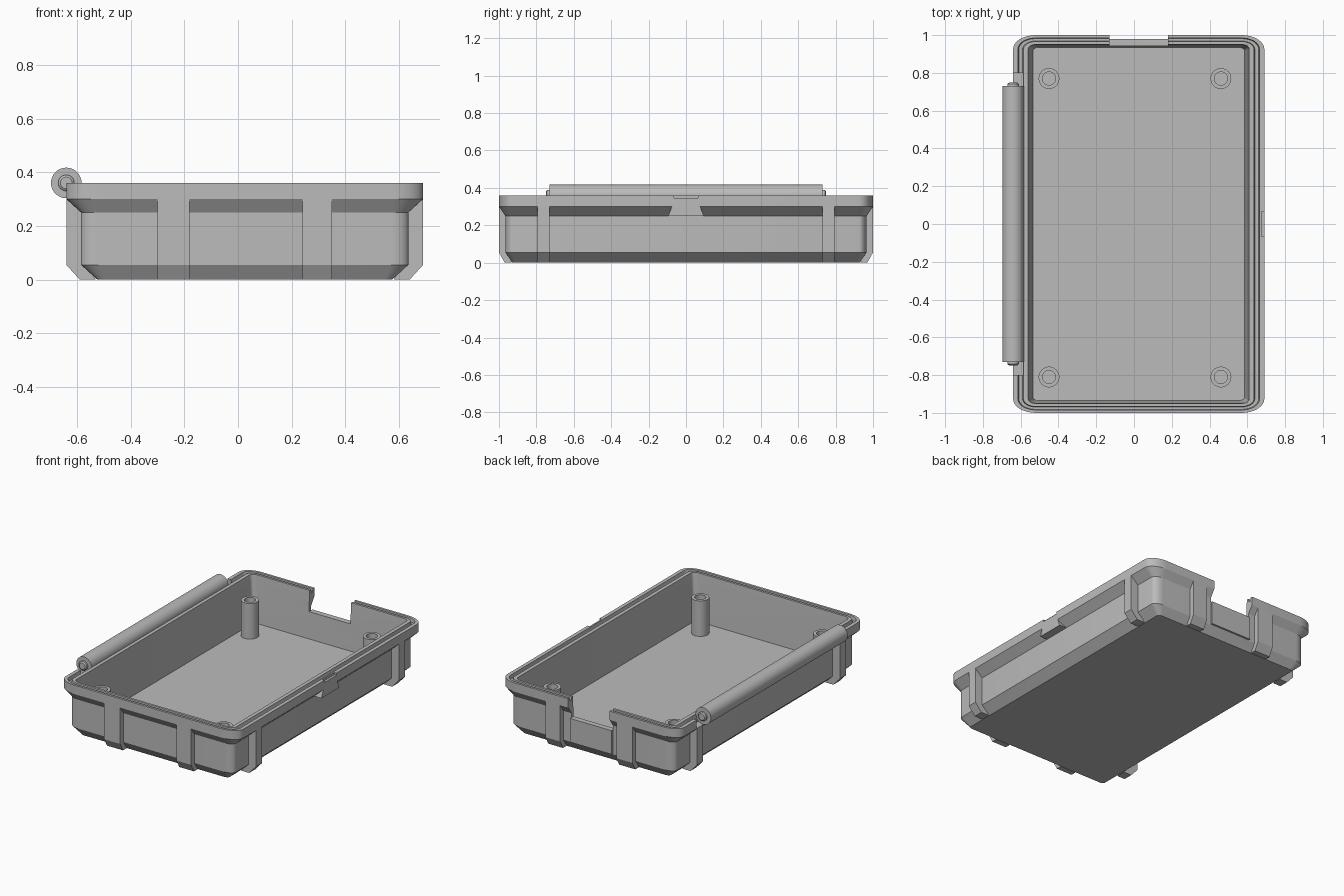
import bpy, bmesh, math
from mathutils import Vector

cube = bpy.data.objects.get("Cube")
if cube:
    bpy.data.objects.remove(cube, do_unlink=True)

CX, HX, HY = 0.025, 0.665, 1.0   # tray centre and half sizes
YS = 0.62                        # wall offsets are thinner along y
HEIGHT = 0.36

grey = bpy.data.materials.new("plain_grey")
grey.use_nodes = True
grey.diffuse_color = (0.5, 0.5, 0.5, 1)
grey.node_tree.nodes["Principled BSDF"].inputs["Base Color"].default_value = (0.5, 0.5, 0.5, 1)


def finish(name, bm, smooth=True):
    bmesh.ops.recalc_face_normals(bm, faces=bm.faces)
    mesh = bpy.data.meshes.new(name)
    bm.to_mesh(mesh)
    bm.free()
    mesh.materials.append(grey)
    ob = bpy.data.objects.new(name, mesh)
    bpy.context.collection.objects.link(ob)
    if smooth:
        smooth_object(ob)
    return ob


def activate(ob):
    bpy.ops.object.select_all(action='DESELECT')
    ob.select_set(True)
    bpy.context.view_layer.objects.active = ob


def smooth_object(ob):
    activate(ob)
    bpy.ops.object.shade_smooth_by_angle(angle=math.radians(28))


def rounded_ring(bm, inset, z, steps=8):
    r = max(0.12 - inset, 0.03)
    ax, ay = HX - inset - r, HY - (inset + r) * YS
    ring = []
    for q, (sx, sy) in enumerate(((1, 1), (-1, 1), (-1, -1), (1, -1))):
        for i in range(steps + 1):
            a = (q + i / steps) * math.pi / 2
            ring.append(bm.verts.new((CX + sx * ax + r * math.cos(a),
                                      sy * ay + r * YS * math.sin(a), z)))
    return ring


def bridge(bm, rings):
    for a, b in zip(rings, rings[1:]):
        n = len(a)
        for i in range(n):
            j = (i + 1) % n
            bm.faces.new((a[i], a[j], b[j], b[i]))


def prism(name, outline, offset):
    bm = bmesh.new()
    face = bm.faces.new([bm.verts.new(p) for p in outline])
    new = bmesh.ops.extrude_face_region(bm, geom=[face])
    verts = [v for v in new["geom"] if isinstance(v, bmesh.types.BMVert)]
    bmesh.ops.translate(bm, vec=Vector(offset), verts=verts)
    return finish(name, bm, False)


def turned(name, profile, centre, axis='Z', sides=32):
    """Revolve (radius, height) pairs and cap both ends."""
    bm = bmesh.new()
    rings = []
    for r, h in profile:
        ring = []
        for i in range(sides):
            a = 2 * math.pi * i / sides
            u, v = r * math.cos(a), r * math.sin(a)
            co = (u, v, h) if axis == 'Z' else (u, h, v)
            ring.append(bm.verts.new(Vector(co) + Vector(centre)))
        rings.append(ring)
    bridge(bm, rings)
    bm.faces.new(rings[0])
    bm.faces.new(rings[-1])
    return finish(name, bm)


def cut(target, lo, hi):
    corners = [(lo[0], lo[1], lo[2]), (hi[0], lo[1], lo[2]),
               (hi[0], hi[1], lo[2]), (lo[0], hi[1], lo[2])]
    cutter = prism("cutter", corners, (0, 0, hi[2] - lo[2]))
    cutter.hide_render = True
    mod = target.modifiers.new("cut", 'BOOLEAN')
    mod.operation = 'DIFFERENCE'
    mod.solver = 'EXACT'
    mod.object = cutter
    activate(target)
    bpy.ops.object.modifier_apply(modifier=mod.name)
    bpy.data.objects.remove(cutter, do_unlink=True)


# Tray: outside, rim with seal groove, then the cavity
sections = [(0.115, 0), (0.055, 0.055), (0.055, 0.25), (0, 0.30), (0, HEIGHT),
            (0.025, HEIGHT), (0.03, 0.335), (0.05, 0.335), (0.055, HEIGHT),
            (0.08, HEIGHT), (0.085, 0.32), (0.105, 0.04)]
bm = bmesh.new()
rings = [rounded_ring(bm, inset, z) for inset, z in sections]
bridge(bm, rings)
bm.faces.new(rings[0])
bm.faces.new(rings[-1])
tray = finish("tray", bm, False)

# Back cable opening, hinge relief and latch slot
cut(tray, (-0.13, 0.9, 0.22), (0.18, 1.1, 0.5))
cut(tray, (-0.8, -0.8, 0.302), (-0.588, 0.8, 0.5))
cut(tray, (0.675, -0.065, 0.345), (0.8, 0.065, 0.5))
smooth_object(tray)

# Reinforcing ribs wrapped under the rim
rib = [(0, 0.301), (0, 0.055), (0.05, 0), (0.11, 0), (0.07, 0.055), (0.07, 0.301)]
for side, label in ((-1, "front"), (1, "back")):
    for x0, x1 in ((-0.30, -0.18), (0.24, 0.35)):
        prism(label + "_rib", [(x0, side * (HY - d * YS), z) for d, z in rib], (x1 - x0, 0, 0))
for side, label in ((-1, "right"), (1, "left")):
    for y0 in (-0.795, 0.73):
        prism(label + "_rib", [(CX + side * (HX - d), y0, z) for d, z in rib], (0, 0.065, 0))

# Sill below the back opening
prism("back_sill", [(-0.13, 0.955, 0.06), (0.18, 0.955, 0.06),
                    (0.18, 0.98, 0.06), (-0.13, 0.98, 0.06)], (0, 0, 0.16))

# Latch pad, wider at the bottom
prism("latch_pad", [(0.69, -0.075, 0.302), (0.69, 0.075, 0.302),
                    (0.69, 0.095, 0.25), (0.69, -0.095, 0.25)], (-0.07, 0, 0))

# Hinge barrel and its pin
turned("hinge_barrel", [(0.057, -0.73), (0.057, 0.73)], (-0.64, 0, HEIGHT), 'Y')
turned("hinge_pin", [(0.022, -0.748), (0.03, -0.742), (0.03, 0.742), (0.022, 0.748)],
       (-0.64, 0, HEIGHT), 'Y')

# Hollow screw posts
for x in (-0.45, 0.46):
    for y in (-0.81, 0.77):
        turned("screw_post", [(0.055, 0.035), (0.055, 0.28), (0.035, 0.28), (0.035, 0.1)],
               (x, y, 0))
